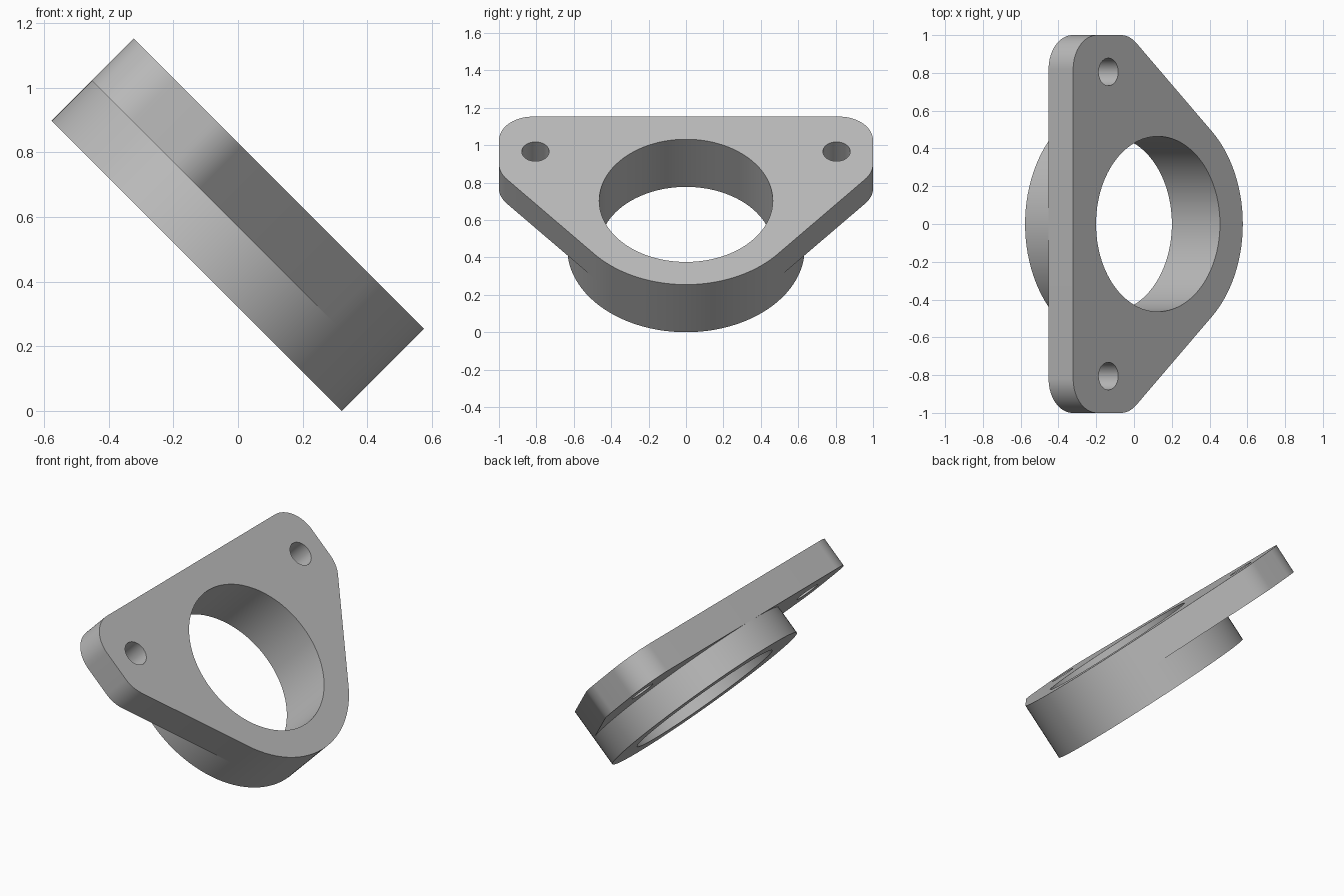
import bpy, bmesh
from math import sin, cos, pi, radians
from mathutils import Matrix

if "Cube" in bpy.data.objects:
    bpy.data.objects.remove(bpy.data.objects["Cube"], do_unlink=True)

OUTER_R, BORE_R, BOLT_R, CORNER_R = 0.635, 0.464, 0.073, 0.18
PLATE, DEPTH = 0.184, 0.36
SEGMENTS = 100
TANGENT = radians(50.4)          # direction where the plate sides meet the round nose

grey = bpy.data.materials.new("plain grey")
grey.use_nodes = True
grey.diffuse_color = (0.5, 0.5, 0.5, 1)
grey.node_tree.nodes["Principled BSDF"].inputs["Base Color"].default_value = (0.5, 0.5, 0.5, 1)

# Whole part leans 45 degrees about y; local z = 0 is the mating face
tilt = Matrix.Translation((0.127, 0, 0.7035)) @ Matrix.Rotation(pi / 4, 4, 'Y')


def arc(cx, cy, r, a0, a1, n):
    return [(cx + r * cos(a0 + (a1 - a0) * i / n), cy + r * sin(a0 + (a1 - a0) * i / n))
            for i in range(n + 1)]


def prism(name, outline, z0, z1):
    bm = bmesh.new()
    face = bm.faces.new([bm.verts.new((x, y, z0)) for x, y in outline])
    top = bmesh.ops.extrude_face_region(bm, geom=[face])["geom"]
    bmesh.ops.translate(bm, vec=(0, 0, z1 - z0),
                        verts=[v for v in top if isinstance(v, bmesh.types.BMVert)])
    bmesh.ops.recalc_face_normals(bm, faces=bm.faces)
    mesh = bpy.data.meshes.new(name)
    bm.to_mesh(mesh)
    bm.free()
    mesh.materials.append(grey)
    obj = bpy.data.objects.new(name, mesh)
    obj.matrix_world = tilt
    bpy.context.collection.objects.link(obj)
    return obj


def disc(name, cx, cy, r, z0, z1):
    return prism(name, arc(cx, cy, r, 0, 2 * pi, SEGMENTS)[:-1], z0, z1)


# Plate: round nose, slanted sides, rounded ears and a straight back edge
ear_y = 1 - CORNER_R
slant_x = (OUTER_R - CORNER_R - ear_y * sin(TANGENT)) / cos(TANGENT)
back_x = -OUTER_R + CORNER_R
half = (arc(0, 0, OUTER_R, 0, TANGENT, 14)
        + arc(slant_x, ear_y, CORNER_R, TANGENT, pi / 2, 10)
        + arc(back_x, ear_y, CORNER_R, pi / 2, pi, 20))
outline = half + [(x, -y) for x, y in reversed(half[1:])]
flange = prism("flange", outline, -PLATE, 0)

# Round collar under the plate, then the bore and two bolt holes
collar = disc("collar", 0, 0, OUTER_R, -DEPTH, -PLATE)
bore = disc("bore_cutter", 0, 0, BORE_R, -DEPTH - 0.1, 0.1)
bolts = [disc("bolt_cutter", -0.371, s * 0.805, BOLT_R, -DEPTH, 0.1) for s in (-1, 1)]

bpy.context.view_layer.objects.active = flange
for tool in [collar, bore] + bolts:
    mod = flange.modifiers.new(tool.name, 'BOOLEAN')
    mod.object = tool
    mod.solver = 'EXACT'
    mod.operation = 'UNION' if tool is collar else 'DIFFERENCE'
    bpy.ops.object.modifier_apply(modifier=mod.name)
    bpy.data.objects.remove(tool, do_unlink=True)

# Smooth round walls, crisp rims
bpy.ops.object.select_all(action='DESELECT')
flange.select_set(True)
bpy.ops.object.shade_smooth_by_angle(angle=radians(30))
